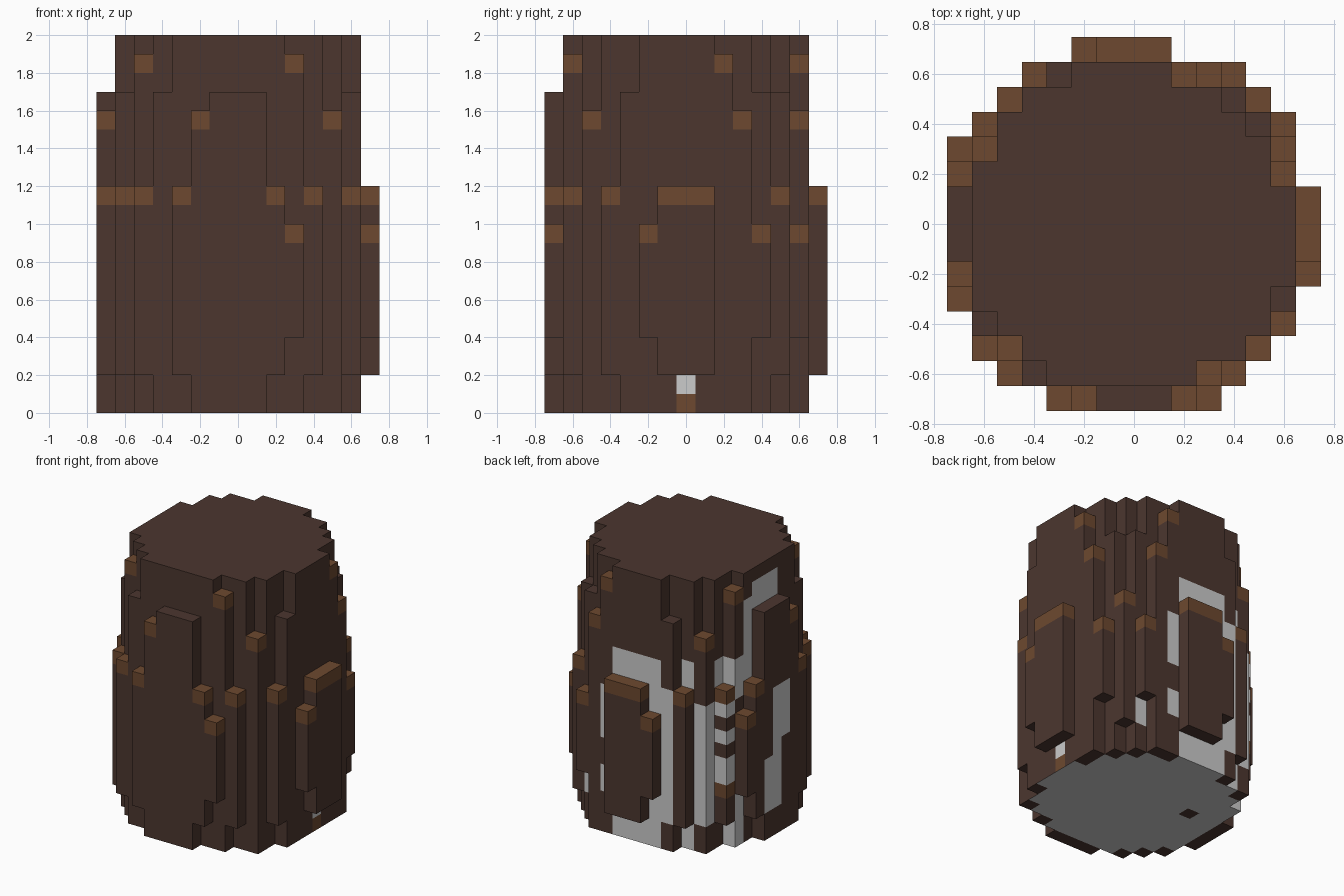
import bpy
import bmesh
from mathutils import Vector

old = bpy.data.objects.get("Cube")
if old:
    bpy.data.objects.remove(old, do_unlink=True)

CELL = 0.1
DARK, TAN, PALE = range(3)


def make_material(name, colour):
    mat = bpy.data.materials.new(name)
    mat.use_nodes = True
    mat.diffuse_color = (*colour, 1)
    shader = mat.node_tree.nodes["Principled BSDF"]
    shader.inputs["Base Color"].default_value = (*colour, 1)
    shader.inputs["Roughness"].default_value = 0.9
    return mat


materials = [
    make_material("dark_bark", (0.072, 0.037, 0.028)),
    make_material("tan_tip", (0.153, 0.066, 0.029)),
    make_material("pale_wood", (0.6, 0.6, 0.6)),
]

# Trunk cross-section: first and last cell of each row, back to front
core_rows = [(-2, 1), (-4, 3), (-5, 4), (-5, 5), (-6, 5), (-6, 6), (-6, 6),
             (-6, 6), (-6, 6), (-6, 5), (-5, 5), (-4, 4), (-3, 2)]
core = {}
for row, (first, last) in enumerate(core_rows):
    for x in range(first, last + 1):
        for z in range(20):
            core[x, 6 - row, z] = DARK


def ridges(cells, bottom, top, tip):
    """Upright bark strips, with the top cell in the tip colour."""
    strips = {}
    for x, y in cells:
        for z in range(bottom, top):
            strips[x, y, z] = tip if z == top - 1 else DARK
    return strips


# Bark strips in five heights around the trunk
parts = {
    "trunk_core": core,
    "tall_ridges": ridges([(-5, -5), (3, -6), (6, 2), (2, 6), (-6, 3)], 0, 19, TAN),
    "plain_ridges": ridges([(-1, -7), (0, -7), (1, -7), (-7, -1), (-7, 0), (-7, 1),
                            (-6, -4), (-4, -6), (6, -3), (5, 4), (4, 5), (-3, 6)],
                           0, 17, DARK),
    "middle_ridges": ridges([(-7, -2), (-2, -7), (5, -5), (6, 3), (3, 6), (-5, 5)],
                            0, 16, TAN),
    "low_ridges": ridges([(-7, -3), (-6, -5), (-5, -6), (-3, -7), (2, -7), (4, -6),
                          (6, -4), (7, -1), (7, 0), (7, 1), (5, 5), (-1, 7), (0, 7),
                          (1, 7), (-4, 6), (-6, 4), (-7, 2)], 2, 12, TAN),
    "short_ridges": ridges([(3, -7), (7, -2), (6, 4), (4, 6), (-2, 7), (-7, 3)],
                           4, 10, TAN),
}


def paint(xs, ys, zs, colour):
    """Recolour a box of cells, ends included."""
    for cells in parts.values():
        for x, y, z in cells:
            if (xs[0] <= x <= xs[1] and ys[0] <= y <= ys[1]
                    and zs[0] <= z <= zs[1]):
                cells[x, y, z] = colour


# Bare wood on the back
paint((-2, 1), (6, 6), (0, 13), PALE)
paint((-3, -3), (6, 6), (2, 11), PALE)
paint((2, 2), (6, 6), (7, 10), PALE)
paint((2, 2), (6, 6), (3, 4), PALE)
paint((4, 4), (5, 5), (2, 3), PALE)
paint((-4, -4), (5, 5), (0, 13), PALE)
paint((-5, -5), (5, 5), (2, 10), PALE)

# Bare wood on the back corner and side
paint((-5, -5), (4, 4), (11, 13), PALE)
paint((-6, -6), (3, 3), (0, 8), PALE)
paint((-6, -6), (3, 3), (11, 13), PALE)
paint((-6, -6), (2, 2), (11, 17), PALE)
paint((-6, -6), (-1, 1), (16, 18), PALE)
paint((-7, -7), (0, 0), (2, 10), PALE)
paint((-7, -7), (1, 1), (2, 5), PALE)
paint((-7, -7), (-1, -1), (7, 10), PALE)
for z in (5, 6, 8, 10):
    paint((-6, -6), (4, 4), (z, z), PALE)
paint((-6, -6), (4, 4), (4, 4), TAN)

# Small marks at the foot
paint((6, 6), (0, 0), (1, 1), PALE)
paint((6, 6), (0, 0), (0, 0), TAN)

solid = set().union(*parts.values())
directions = [Vector(d) for d in ((1, 0, 0), (-1, 0, 0), (0, 1, 0),
                                  (0, -1, 0), (0, 0, 1), (0, 0, -1))]


def build(name, cells):
    """Make a mesh from the exposed sides of the cells."""
    bm = bmesh.new()
    for cell, colour in cells.items():
        centre = Vector(cell) + Vector((0, 0, 0.5))
        for d in directions:
            if tuple(int(c) for c in Vector(cell) + d) in solid:
                continue
            u = Vector((d.y, d.z, d.x))
            v = d.cross(u)
            corners = [centre + (d + u * a + v * b) / 2
                       for a, b in ((-1, -1), (1, -1), (1, 1), (-1, 1))]
            face = bm.faces.new([bm.verts.new(c * CELL) for c in corners])
            face.material_index = colour
            # The sawn underside of the trunk is bare but for one knot
            if name == "trunk_core" and d.z < 0 and cell != (-4, 1, 0):
                face.material_index = PALE
    bmesh.ops.remove_doubles(bm, verts=bm.verts, dist=0.001)
    mesh = bpy.data.meshes.new(name)
    bm.to_mesh(mesh)
    bm.free()
    for mat in materials:
        mesh.materials.append(mat)
    bpy.context.collection.objects.link(bpy.data.objects.new(name, mesh))


for part_name, part_cells in parts.items():
    build(part_name, part_cells)
